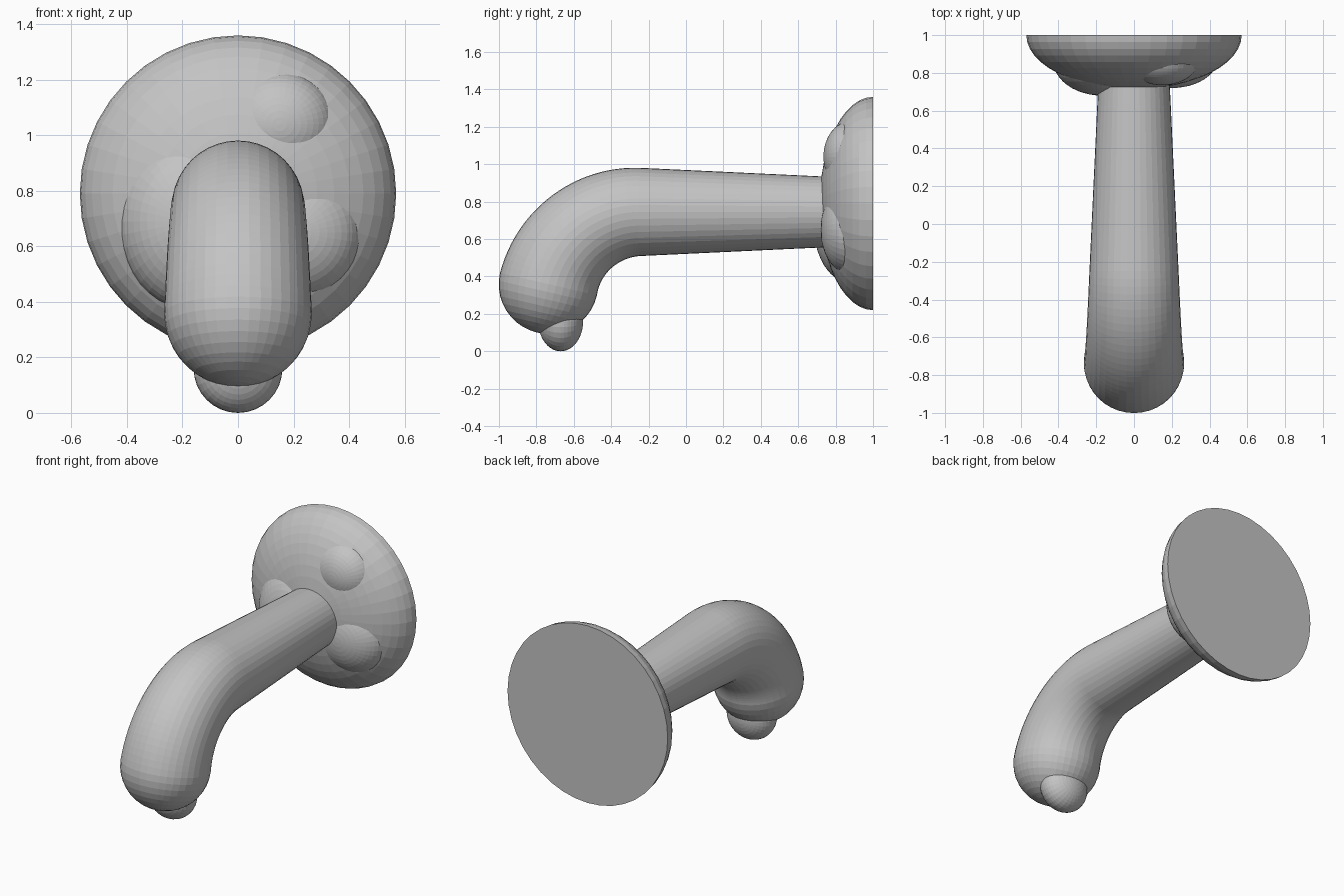
import bpy, bmesh, math
from mathutils import Vector, Matrix

cube = bpy.data.objects.get("Cube")
if cube:
    bpy.data.objects.remove(cube, do_unlink=True)

grey = bpy.data.materials.new("plain_grey")
grey.use_nodes = True
colour = (0.55, 0.55, 0.55, 1)
grey.diffuse_color = colour
grey.node_tree.nodes["Principled BSDF"].inputs["Base Color"].default_value = colour


def add_object(name, bm):
    bmesh.ops.recalc_face_normals(bm, faces=bm.faces)
    mesh = bpy.data.meshes.new(name)
    bm.to_mesh(mesh)
    bm.free()
    mesh.materials.append(grey)
    obj = bpy.data.objects.new(name, mesh)
    bpy.context.collection.objects.link(obj)
    return obj


def ellipsoid(name, centre, radii, segments=40, rings=24, wall=None):
    """Ellipsoid with poles along y, optionally cut flat at the wall plane."""
    bm = bmesh.new()
    bmesh.ops.create_uvsphere(bm, u_segments=segments, v_segments=rings, radius=1)
    bmesh.ops.rotate(bm, verts=bm.verts, matrix=Matrix.Rotation(math.pi / 2, 3, "X"))
    bmesh.ops.scale(bm, verts=bm.verts, vec=radii)
    bmesh.ops.translate(bm, verts=bm.verts, vec=centre)
    if wall is not None:
        geom = bm.verts[:] + bm.edges[:] + bm.faces[:]
        bmesh.ops.bisect_plane(bm, geom=geom, dist=1e-5, plane_co=(0, wall, 0),
                               plane_no=(0, 1, 0), clear_outer=True)
        rim = [e for e in bm.edges if e.is_boundary]
        if rim:
            bmesh.ops.contextual_create(bm, geom=rim)
    return add_object(name, bm)


# Wall mount: flat-backed dome with three soft swellings around the arm
ellipsoid("wall_dome", (0, 1, 0.79), (0.57, 0.285, 0.57), wall=1)
ellipsoid("right_swelling", (-0.17, 0.87, 0.69), (0.26, 0.19, 0.32), wall=0.99)
ellipsoid("left_swelling", (0.2, 0.88, 0.65), (0.245, 0.16, 0.24), wall=0.99)
ellipsoid("upper_swelling", (0.15, 0.88, 1.04), (0.2, 0.145, 0.19), wall=0.99)

# Arm: tapered straight run, circular bend, then a rounded tip
START, BEND, AXIS_Z = 0.85, -0.25, 0.745
BEND_R, BEND_ANGLE = 0.498, math.radians(77)
R_START, R_BEND, R_TIP = 0.184, 0.236, 0.266
SIDES, STRAIGHT, CURVED, CAP = 40, 36, 24, 10

stations = []  # (centre, bend angle, radius)
for i in range(STRAIGHT):
    t = i / STRAIGHT
    stations.append((Vector((0, START + (BEND - START) * t, AXIS_Z)), 0,
                     R_START + (R_BEND - R_START) * t))
for i in range(CURVED + 1):
    t = i / CURVED
    a = BEND_ANGLE * t
    centre = Vector((0, BEND - BEND_R * math.sin(a), AXIS_Z - BEND_R * (1 - math.cos(a))))
    stations.append((centre, a, R_BEND + (R_TIP - R_BEND) * t))
tip = stations[-1][0]
heading = Vector((0, -math.cos(BEND_ANGLE), -math.sin(BEND_ANGLE)))
for i in range(1, CAP):
    a = math.pi / 2 * i / CAP
    stations.append((tip + heading * R_TIP * math.sin(a), BEND_ANGLE, R_TIP * math.cos(a)))

bm = bmesh.new()
loops = []
for centre, angle, radius in stations:
    side = Vector((1, 0, 0))
    up = Vector((0, -math.sin(angle), math.cos(angle)))
    loop = []
    for k in range(SIDES):
        a = math.tau * k / SIDES
        loop.append(bm.verts.new(centre + radius * (side * math.cos(a) + up * math.sin(a))))
    loops.append(loop)
for low, high in zip(loops, loops[1:]):
    for k in range(SIDES):
        n = (k + 1) % SIDES
        bm.faces.new((low[k], low[n], high[n], high[k]))
bm.faces.new(loops[0])
pole = bm.verts.new(tip + heading * R_TIP)
for k in range(SIDES):
    bm.faces.new((loops[-1][k], loops[-1][(k + 1) % SIDES], pole))
add_object("curved_arm", bm)

# Small rounded nub under the tip
ellipsoid("tip_nub", (0, -0.67, 0.16), (0.16, 0.12, 0.16), segments=32, rings=20)
